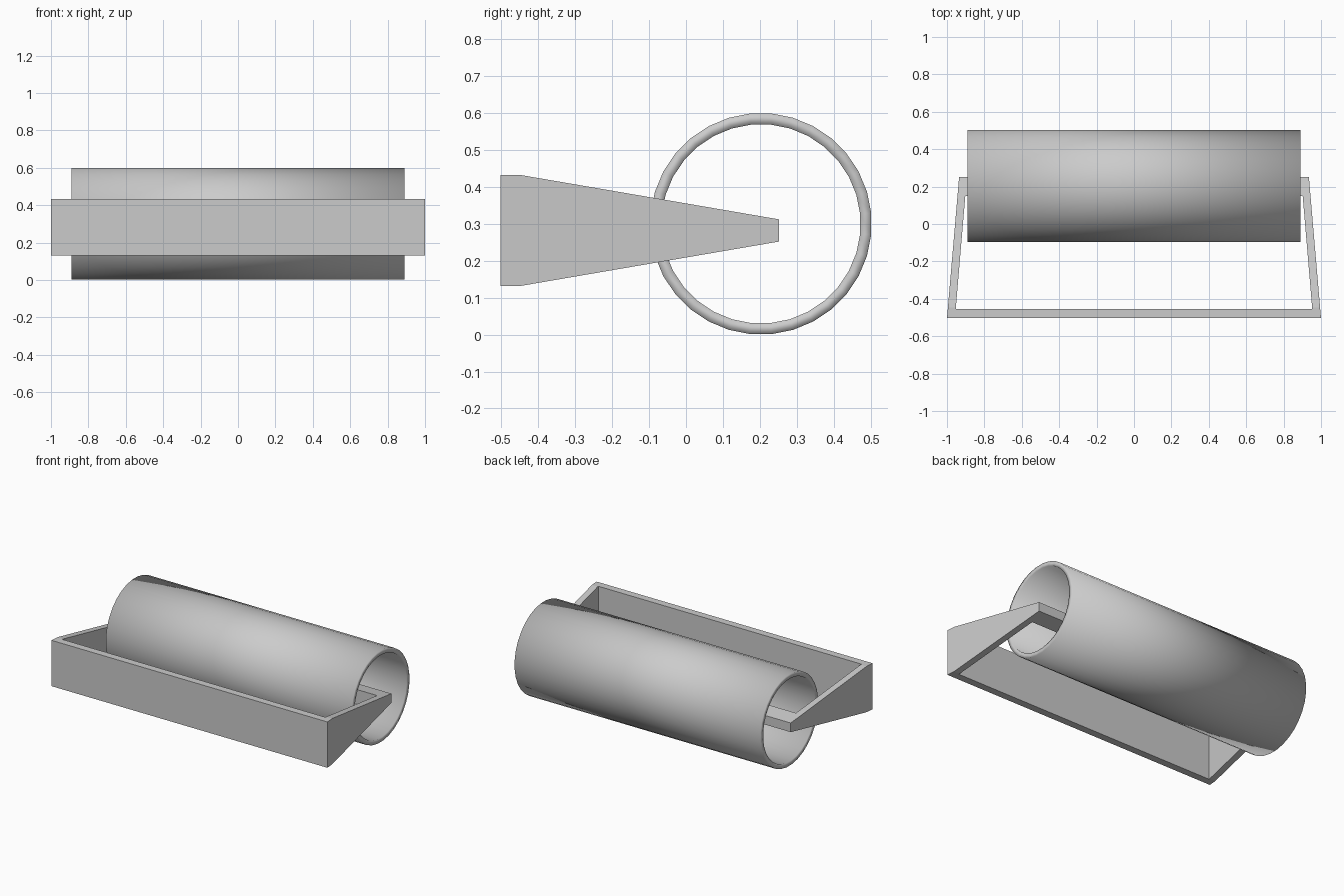
import bpy, bmesh, math

if "Cube" in bpy.data.objects:
    bpy.data.objects.remove(bpy.data.objects["Cube"])


def make_object(name, bm, smooth=False):
    bmesh.ops.recalc_face_normals(bm, faces=bm.faces[:])
    for f in bm.faces:
        f.smooth = smooth
    mesh = bpy.data.meshes.new(name)
    bm.to_mesh(mesh)
    bm.free()
    ob = bpy.data.objects.new(name, mesh)
    bpy.context.collection.objects.link(ob)
    return ob


# Hollow roller tube lying along x, softly shaded over its rims
SIDES, HALF, CY, CZ = 32, 0.89, 0.203, 0.30
bm = bmesh.new()
profile = [(-HALF, 0.30), (HALF, 0.30), (HALF, 0.27), (-HALF, 0.27)]
rings = []
for x, r in profile:
    ring = []
    for i in range(SIDES):
        a = 2 * math.pi * (i + 0.5) / SIDES
        ring.append(bm.verts.new((x, CY + r * math.cos(a), CZ + r * math.sin(a))))
    rings.append(ring)
for k in range(4):
    a, b = rings[k], rings[(k + 1) % 4]
    for i in range(SIDES):
        j = (i + 1) % SIDES
        bm.faces.new((a[i], a[j], b[j], b[i]))
make_object("roller_tube", bm, smooth=True)


# Holder frame: closed loop whose height tapers toward the rear bar
def half_height(y):
    t = max(0.0, (y + 0.447) / (0.252 + 0.447))
    return 0.15 + (0.03 - 0.15) * t


# (outer x, outer y, inner x, inner y) stations from front to rear
stations = [(1.0, -0.503, 0.953, -0.455), (0.995, -0.447, 0.9525, -0.447),
            (0.935, 0.252, 0.902, 0.15)]
loop = stations + [(-a, b, -c, d) for a, b, c, d in reversed(stations)]
bm = bmesh.new()
sections = []
for ox, oy, ix, iy in loop:
    sections.append([bm.verts.new((x, y, 0.282 + s * half_height(y)))
                     for x, y, s in ((ox, oy, -1), (ox, oy, 1), (ix, iy, 1), (ix, iy, -1))])
for k, a in enumerate(sections):
    b = sections[(k + 1) % len(sections)]
    for i in range(4):
        j = (i + 1) % 4
        bm.faces.new((a[i], a[j], b[j], b[i]))
make_object("holder_frame", bm)
